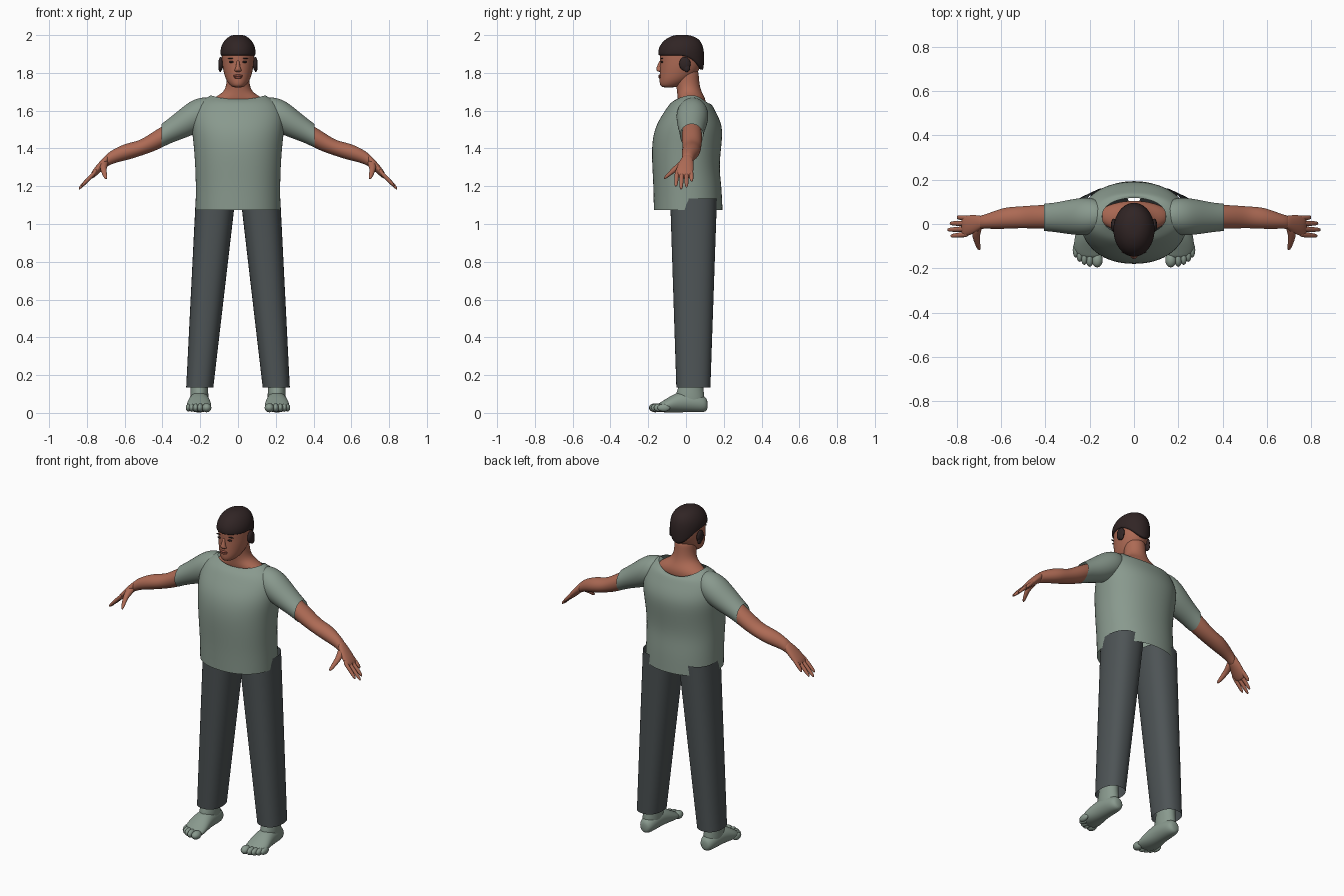
import bpy
import bmesh
import math
from mathutils import Vector

default_cube = bpy.data.objects.get("Cube")
if default_cube:
    bpy.data.objects.remove(default_cube, do_unlink=True)

X_AXIS, Y_AXIS, Z_AXIS = Vector((1, 0, 0)), Vector((0, 1, 0)), Vector((0, 0, 1))


def make_material(name, red, green, blue):
    material = bpy.data.materials.new(name)
    material.use_nodes = True
    colour = (red, green, blue, 1)
    material.diffuse_color = colour
    shader = material.node_tree.nodes["Principled BSDF"]
    shader.inputs["Base Color"].default_value = colour
    shader.inputs["Roughness"].default_value = 0.8
    return material


skin = make_material("skin", 0.42, 0.145, 0.09)
lips = make_material("lip red", 0.30, 0.085, 0.06)
cloth = make_material("sage cloth", 0.25, 0.32, 0.27)
dark_cloth = make_material("charcoal cloth", 0.075, 0.088, 0.092)
hair = make_material("dark brown hair", 0.03, 0.018, 0.018)


def finish(name, mesh_data, material, mirrored, levels):
    """Turn a bmesh into a smooth object, mirrored to the other side if asked."""
    bmesh.ops.recalc_face_normals(mesh_data, faces=mesh_data.faces)
    mesh = bpy.data.meshes.new(name)
    mesh_data.to_mesh(mesh)
    mesh_data.free()
    mesh.materials.append(material)
    for face in mesh.polygons:
        face.use_smooth = True
    part = bpy.data.objects.new(name, mesh)
    bpy.context.collection.objects.link(part)
    if mirrored:
        part.modifiers.new("Mirror", "MIRROR").use_mirror_merge = False
    if levels:
        part.modifiers.new("Smooth", "SUBSURF").levels = levels
        part.modifiers["Smooth"].render_levels = levels
    return part


def loft(name, rings, material, u=X_AXIS, v=Y_AXIS, sides=24, caps=(True, True),
         mirrored=False, levels=1, square=1.0):
    """Skin rings of (centre, u radius, v radius, front dip, back dip)."""
    bm = bmesh.new()
    loops = []
    for centre, ru, rv, front, back in rings:
        loop = []
        for i in range(sides):
            angle = math.tau * i / sides
            c, s = math.cos(angle), math.sin(angle)
            c = math.copysign(abs(c) ** square, c)
            s = math.copysign(abs(s) ** square, s)
            dip = (front if s < 0 else back) * s * s
            loop.append(bm.verts.new(Vector(centre) + u * ru * c + v * rv * s + Z_AXIS * dip))
        loops.append(loop)
    for low, high in zip(loops, loops[1:]):
        for i in range(sides):
            j = (i + 1) % sides
            bm.faces.new((low[i], low[j], high[j], high[i]))
    for wanted, loop in zip(caps, (loops[0], loops[-1])):
        if wanted:
            bm.faces.new(loop)
    return finish(name, bm, material, mirrored, levels)


def upright(name, profile, material, x=0, **options):
    """Loft up z from rows of (z, half width, front y, back y, dips)."""
    rings = []
    for z, half, front, back, *dips in profile:
        fd, bd = dips or (0, 0)
        rings.append(((x, (front + back) / 2, z), half, (back - front) / 2, fd, bd))
    return loft(name, rings, material, **options)


def limb(name, rows, material, u=Y_AXIS, v=Z_AXIS, **options):
    """Loft a mirrored limb from rows of (x, y, z, u radius, v radius)."""
    rings = [(row[:3], row[3], row[4], 0, 0) for row in rows]
    return loft(name, rings, material, u=u, v=v, mirrored=True, **options)


def blob(name, centre, size, material, mirrored=False):
    bm = bmesh.new()
    bmesh.ops.create_uvsphere(bm, u_segments=20, v_segments=12, radius=1)
    bmesh.ops.scale(bm, vec=size, verts=bm.verts)
    bmesh.ops.translate(bm, vec=centre, verts=bm.verts)
    return finish(name, bm, material, mirrored, 0)


# Shirt: open at hem and neckline, with short open sleeves
upright("shirt_body", [
    (1.075, .225, -.172, .195), (1.2, .225, -.174, .19), (1.3, .228, -.18, .176),
    (1.42, .236, -.184, .19), (1.52, .25, -.165, .198), (1.6, .24, -.112, .155),
    (1.65, .205, -.082, .135, -.005, -.01), (1.682, .145, -.05, .118, -.022, -.05),
], cloth, caps=(False, False), levels=2, square=.92)
limb("shirt_sleeve", [
    (.13, .035, 1.6, .06, .07), (.19, .035, 1.585, .085, .088), (.25, .033, 1.56, .085, .094),
    (.31, .031, 1.525, .075, .08), (.36, .03, 1.495, .066, .069), (.405, .03, 1.467, .062, .063),
], cloth, caps=(True, False), levels=2)

# Trousers: two open tubes leaning outwards
bottom, top = .135, 1.135
trouser_rings = []
for step in range(7):
    t = step / 6
    inner, outer = .13 - .117 * t, .275 - .05 * t
    front, back = -.052 - .033 * t, .13 + .035 * t
    centre = ((inner + outer) / 2, (front + back) / 2, bottom + (top - bottom) * t)
    trouser_rings.append((centre, (outer - inner) / 2, (back - front) / 2, 0, 0))
loft("trouser_leg", trouser_rings, dark_cloth, caps=(False, False), mirrored=True, square=.85)

# Neck flaring into the shoulders, and head with jaw
upright("neck", [
    (1.59, .17, -.02, .10), (1.64, .165, -.04, .108), (1.67, .125, -.046, .1),
    (1.695, .08, -.047, .085), (1.73, .062, -.052, .073), (1.78, .06, -.06, .068),
    (1.83, .06, -.06, .066),
], skin, levels=2)
upright("head", [
    (1.722, .026, -.125, -.06), (1.735, .044, -.139, -.02), (1.76, .062, -.141, .02),
    (1.79, .073, -.14, .055), (1.83, .082, -.139, .078), (1.865, .085, -.137, .086),
    (1.9, .086, -.142, .09), (1.94, .08, -.125, .08), (1.975, .05, -.08, .05),
], skin, levels=2)

# Cropped hair reaching down to the nape
upright("hair_cap", [
    (1.892, .088, -.143, .088, 0, -.085), (1.895, .094, -.149, .094, 0, -.08),
    (1.925, .094, -.148, .099, 0, -.035), (1.955, .084, -.133, .092, 0, -.01),
    (1.98, .066, -.108, .07), (1.996, .042, -.075, .035), (2.002, .018, -.045, .0),
], hair, levels=2)
blob("ear", (.091, -.006, 1.848), (.013, .03, .037), hair, True)
blob("ear_lobe", (.094, .004, 1.825), (.009, .018, .02), hair, True)

# Face features
upright("nose", [
    (1.805, .016, -.145, -.125), (1.812, .021, -.157, -.125), (1.822, .015, -.16, -.125),
    (1.845, .009, -.149, -.125), (1.868, .008, -.14, -.125),
], skin, sides=12, levels=2)
blob("eye", (.034, -.128, 1.858), (.015, .006, .005), hair, True)
blob("eyebrow", (.036, -.127, 1.877), (.021, .006, .003), hair, True)
blob("upper_lip", (0, -.139, 1.785), (.026, .007, .006), lips)
blob("lower_lip", (0, -.139, 1.776), (.022, .007, .006), lips)

# Arm from inside the sleeve to the wrist
limb("arm", [
    (.3, .03, 1.52, .05, .055), (.4, .032, 1.462, .055, .057), (.46, .032, 1.43, .052, .051),
    (.52, .03, 1.4, .049, .041), (.58, .027, 1.385, .049, .045), (.63, .018, 1.37, .041, .041),
    (.68, .01, 1.349, .03, .035), (.71, .004, 1.323, .031, .032),
], skin, levels=2)

# Hand: flat palm, four fingers and a thumb
limb("palm", [
    (.68, .01, 1.349, .028, .033), (.71, .002, 1.323, .038, .032), (.74, -.005, 1.293, .046, .029),
    (.765, -.01, 1.267, .046, .024), (.78, -.01, 1.252, .04, .015),
], skin, levels=2)
finger_tips = [(.03, .8), (.003, .832), (-.026, .843), (-.054, .828)]
for number, (tip_y, tip_x) in enumerate(finger_tips, 1):
    start_x, start_y = .745, .026 - .024 * (number - 1)
    rows = []
    for t, radius in ((0, .013), (.35, .0125), (.7, .0115), (.93, .009), (1, .004)):
        x = start_x + (tip_x - start_x) * t
        rows.append((x, start_y + (tip_y - start_y) * t, 1.19 + (.84 - x), radius, radius * 1.3))
    limb("finger_" + str(number), rows, skin, sides=10)
limb("thumb", [
    (.7, -.005, 1.33, .022, .025), (.715, -.045, 1.302, .02, .022), (.71, -.075, 1.278, .014, .016),
    (.703, -.1, 1.255, .012, .013), (.698, -.119, 1.24, .006, .006),
], skin, u=X_AXIS, sides=12)

# Foot: ankle, sole and five toes
upright("ankle", [
    (.03, .044, -.04, .095), (.07, .049, -.055, .1), (.11, .048, -.052, .095),
    (.15, .046, -.035, .09), (.24, .048, -.03, .09),
], cloth, x=.205, mirrored=True, levels=2)
limb("foot", [
    (.203, .115, .042, .02, .024), (.203, .1, .046, .04, .043), (.204, .05, .056, .05, .053),
    (.205, -.01, .06, .054, .057), (.206, -.06, .052, .061, .05), (.207, -.1, .04, .067, .038),
    (.204, -.135, .03, .062, .026), (.195, -.155, .027, .045, .018),
], cloth, u=X_AXIS, levels=2)
for number in range(5):
    width = (.025, .0165, .0155, .015, .0145)[number]
    centre = ((.166, .2, .224, .245, .262)[number], -.162 + .0028 * number * number, .027)
    blob("toe_" + str(number + 1), centre, (width, .034, .024 - .001 * number), cloth, True)
